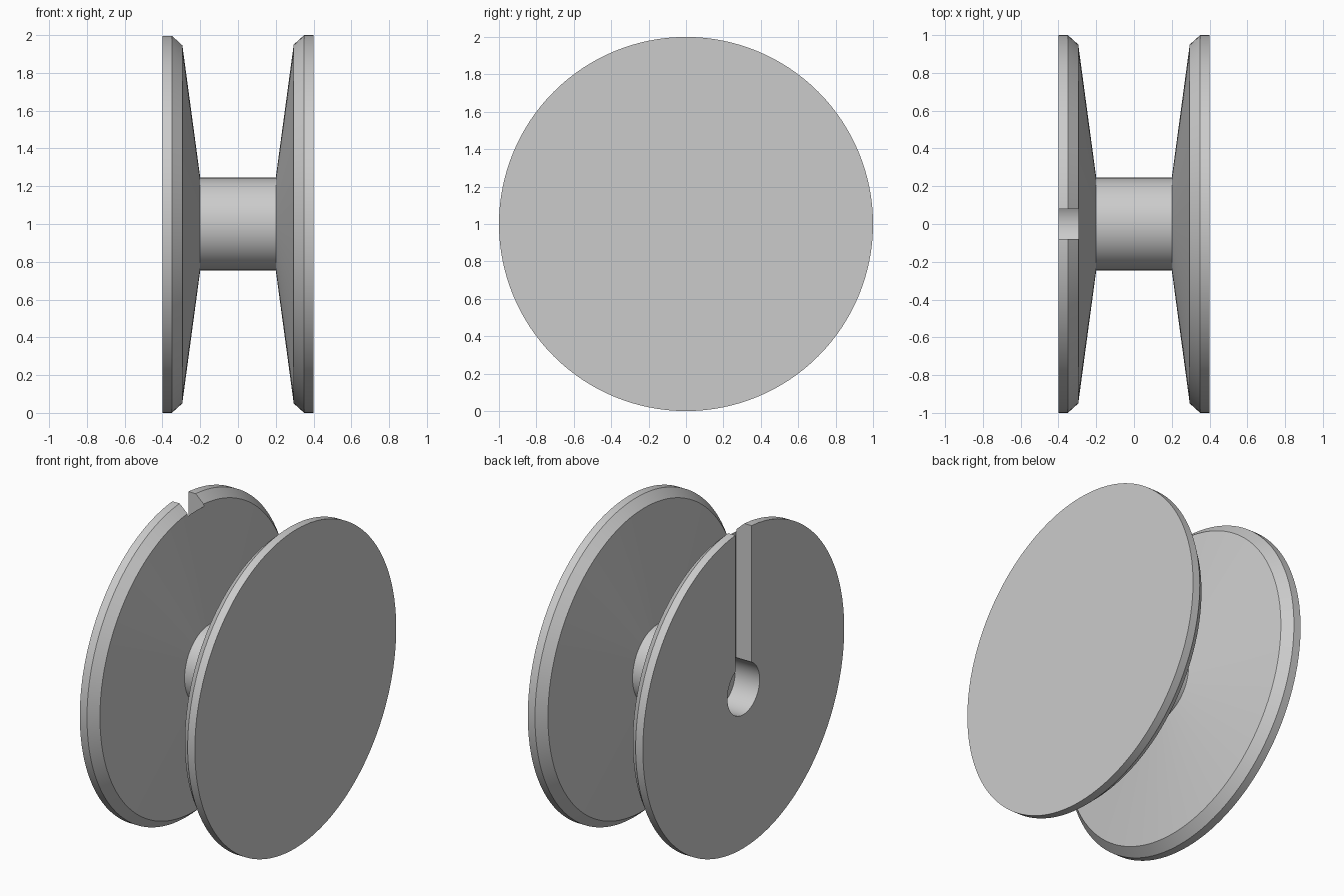
import bpy, bmesh, math
from mathutils import Matrix, Vector

cube = bpy.data.objects.get("Cube")
if cube:
    bpy.data.objects.remove(cube, do_unlink=True)

SEGMENTS = 128
CENTRE = Vector((0, 0, 1))

grey = bpy.data.materials.new("plain_grey")
grey.use_nodes = True
grey.diffuse_color = (0.6, 0.6, 0.6, 1)
grey.node_tree.nodes["Principled BSDF"].inputs["Base Color"].default_value = (0.6, 0.6, 0.6, 1)


def make_object(name, bm):
    bmesh.ops.recalc_face_normals(bm, faces=bm.faces)
    mesh = bpy.data.meshes.new(name)
    bm.to_mesh(mesh)
    bm.free()
    mesh.materials.append(grey)
    obj = bpy.data.objects.new(name, mesh)
    bpy.context.collection.objects.link(obj)
    return obj


def lathe(name, profile):
    """Revolve (x, radius) points around the x axis and cap both ends."""
    bm = bmesh.new()
    verts = [bm.verts.new((x, 0, r)) for x, r in profile]
    edges = [bm.edges.new(pair) for pair in zip(verts, verts[1:])]
    bmesh.ops.spin(bm, geom=verts + edges, cent=(0, 0, 0), axis=(1, 0, 0),
                   angle=math.tau, steps=SEGMENTS, use_merge=True)
    bmesh.ops.remove_doubles(bm, verts=bm.verts, dist=1e-4)
    bmesh.ops.holes_fill(bm, edges=[e for e in bm.edges if e.is_boundary], sides=0)
    bmesh.ops.translate(bm, verts=bm.verts, vec=CENTRE)
    return make_object(name, bm)


# Spool: two chamfered flanges with conical inner faces around a hub
half = [(0.4, 1.0), (0.35, 1.0), (0.295, 0.95), (0.2, 0.245)]
spool = lathe("spool", [(-x, r) for x, r in half] + half[::-1])

# Keyhole cutters: a round pocket in the centre and a slot up to the rim
pocket = lathe("pocket_cutter", [(-0.5, 0.16), (-0.23, 0.16)])
bm = bmesh.new()
bmesh.ops.create_cube(bm, size=1, matrix=Matrix.Translation((-0.393, 0, 1.6))
                      @ Matrix.Diagonal((0.2, 0.16, 1.2, 1)))
slot = make_object("slot_cutter", bm)

bpy.context.view_layer.objects.active = spool
for cutter in (pocket, slot):
    cutter.hide_render = True
    mod = spool.modifiers.new(cutter.name, 'BOOLEAN')
    mod.operation = 'DIFFERENCE'
    mod.solver = 'EXACT'
    mod.object = cutter
    bpy.ops.object.modifier_apply(modifier=mod.name)
    bpy.data.objects.remove(cutter, do_unlink=True)

# Smooth round surfaces, crisp rims
bpy.ops.object.select_all(action='DESELECT')
spool.select_set(True)
bpy.ops.object.shade_smooth_by_angle(angle=math.radians(25))
